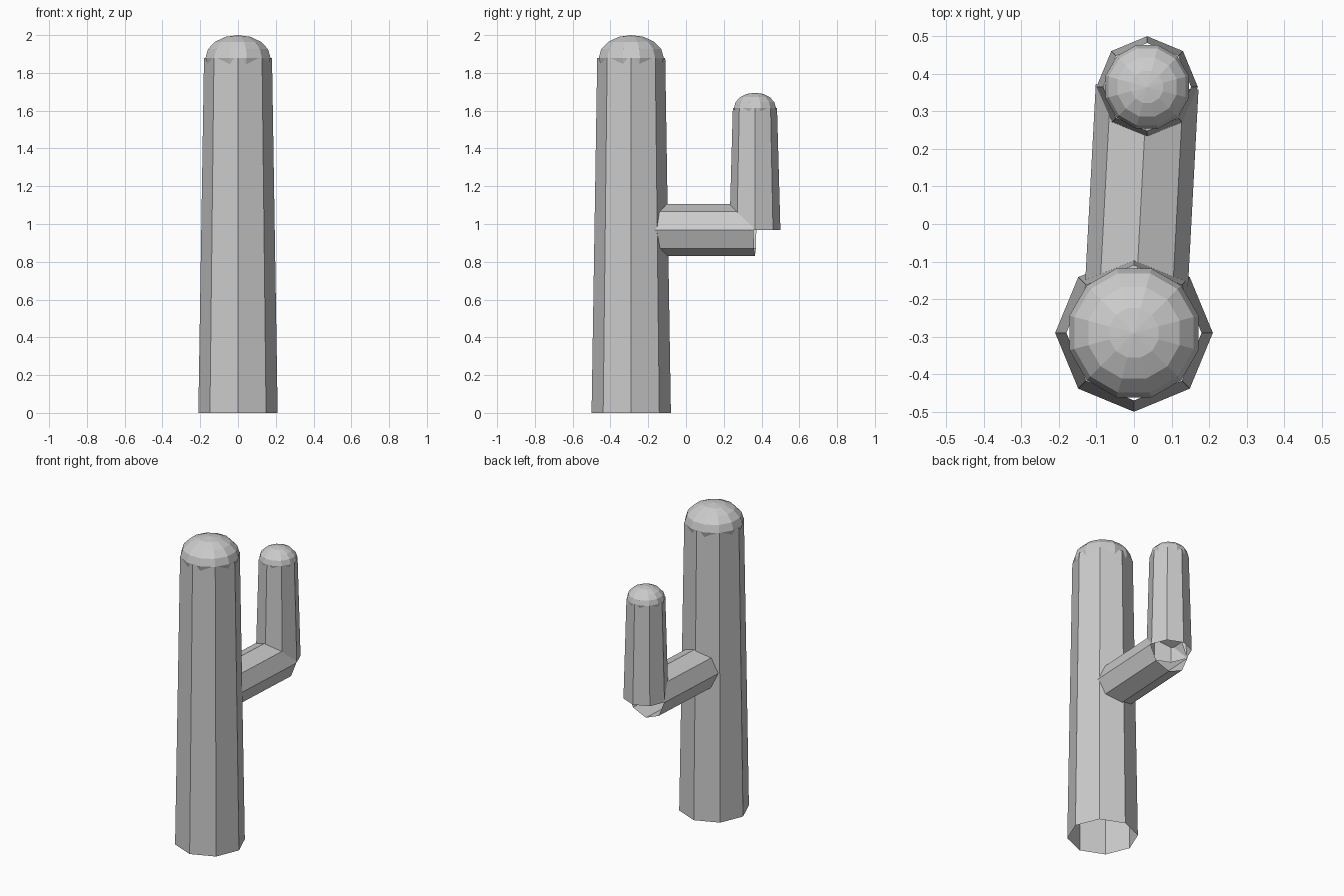
import bpy, bmesh, math
from mathutils import Vector, Matrix

cube = bpy.data.objects.get("Cube")
if cube:
    bpy.data.objects.remove(cube, do_unlink=True)

# One pale grey for the whole plant
grey = bpy.data.materials.new("pale_grey")
grey.use_nodes = True
colour = (0.6, 0.6, 0.6, 1)
grey.diffuse_color = colour
grey.node_tree.nodes["Principled BSDF"].inputs["Base Color"].default_value = colour


def finish(name, bm):
    mesh = bpy.data.meshes.new(name)
    bm.to_mesh(mesh)
    bm.free()
    mesh.materials.append(grey)
    obj = bpy.data.objects.new(name, mesh)
    bpy.context.collection.objects.link(obj)
    return obj


def tube(name, start, end, r_start, r_end):
    """Open eight-sided tube between two points."""
    start, end = Vector(start), Vector(end)
    axis = end - start
    turn = axis.to_track_quat('Z', 'Y').to_matrix().to_4x4()
    bm = bmesh.new()
    bmesh.ops.create_cone(bm, cap_ends=False, segments=8,
                          radius1=r_start, radius2=r_end, depth=axis.length,
                          matrix=Matrix.Translation((start + end) / 2) @ turn)
    return finish(name, bm)


def dome(name, centre, radius, height):
    """Flattened twelve-sided ball that closes the top of a tube."""
    bm = bmesh.new()
    bmesh.ops.create_uvsphere(
        bm, u_segments=12, v_segments=8, radius=1,
        matrix=Matrix.Translation(centre)
        @ Matrix.Diagonal((radius, radius, height, 1))
        @ Matrix.Rotation(math.radians(15), 4, 'Z'))
    return finish(name, bm)


# Trunk and its rounded top
trunk_y, trunk_top = -0.29, 1.88
tube("trunk", (0, trunk_y, 0), (0, trunk_y, trunk_top), 0.21, 0.18)
dome("trunk_dome", (0, trunk_y, trunk_top), 0.178, 0.12)

# Side arm: level branch, then upright branch with its rounded top
arm_x, arm_y, arm_z, arm_top = 0.035, 0.365, 0.968, 1.615
tube("arm_branch", (0, trunk_y, arm_z), (arm_x, arm_y, arm_z), 0.137, 0.137)
tube("arm_upright", (arm_x, arm_y, arm_z), (arm_x, arm_y, arm_top), 0.135, 0.117)
dome("arm_dome", (arm_x, arm_y, arm_top), 0.115, 0.08)
